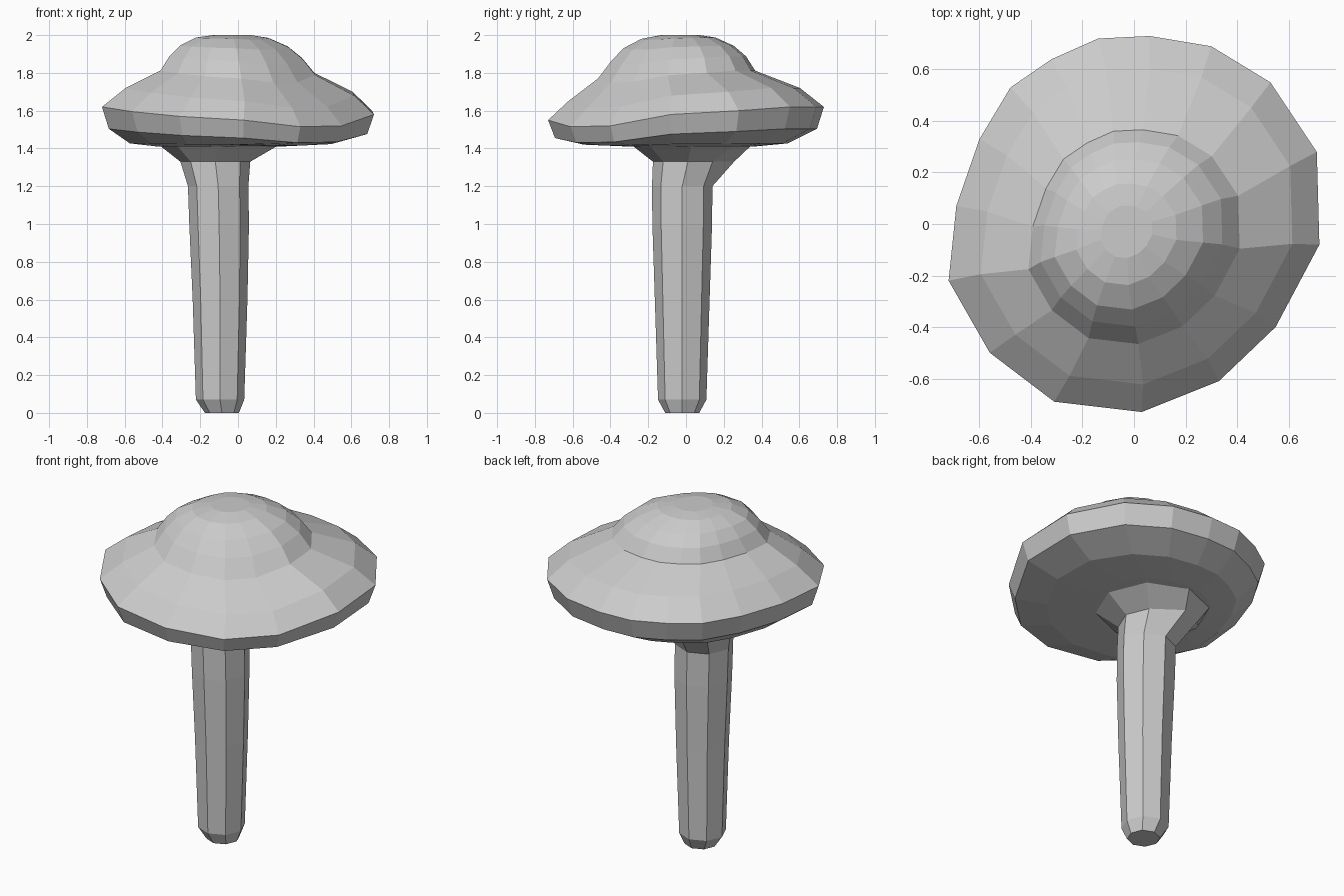
import bpy, bmesh
from math import cos, sin, tau

if "Cube" in bpy.data.objects:
    bpy.data.objects.remove(bpy.data.objects["Cube"])

grey = bpy.data.materials.new("plain grey")
grey.use_nodes = True
colour = (0.6, 0.6, 0.6, 1)
grey.diffuse_color = colour
grey.node_tree.nodes["Principled BSDF"].inputs["Base Color"].default_value = colour


def loft(name, rings):
    """Join equal-length rings of points with quads and close both ends."""
    bm = bmesh.new()
    loops = [[bm.verts.new(point) for point in ring] for ring in rings]
    for low, high in zip(loops, loops[1:]):
        for i in range(len(low)):
            j = (i + 1) % len(low)
            bm.faces.new((low[i], low[j], high[j], high[i]))
    bm.faces.new(loops[0][::-1])
    bm.faces.new(loops[-1])
    bmesh.ops.recalc_face_normals(bm, faces=bm.faces)
    mesh = bpy.data.meshes.new(name)
    bm.to_mesh(mesh)
    bm.free()
    mesh.materials.append(grey)
    part = bpy.data.objects.new(name, mesh)
    bpy.context.collection.objects.link(part)
    return part


# Uneven, slightly tilted rim of the cap, anticlockwise from the left side
rim = [(.71, .28, 1.6), (.53, .55, 1.62), (.3, .69, 1.62), (.06, .73, 1.62),
       (-.14, .72, 1.62), (-.32, .64, 1.62), (-.48, .53, 1.62), (-.6, .33, 1.62),
       (-.69, .07, 1.62), (-.72, -.22, 1.62), (-.56, -.5, 1.595), (-.31, -.69, 1.57),
       (.03, -.73, 1.55), (.33, -.61, 1.515), (.55, -.4, 1.52), (.72, -.08, 1.58)]


def cap_ring(scale, cx, cy, height, tilt):
    """Scaled copy of the rim, keeping part of its tilt."""
    return [(x * scale + cx, y * scale + cy, height + tilt * (z - 1.6))
            for x, y, z in rim]


# Cap: underside, rim band, brim and central dome
cap = loft("mushroom_cap", [
    cap_ring(.45, -.1, .03, 1.41, 0),
    cap_ring(.74, -.04, 0, 1.425, .1),
    cap_ring(.95, 0, 0, 1.49, .7),
    cap_ring(1, 0, 0, 1.6, 1),
    cap_ring(.84, .01, -.01, 1.7, 1),
    cap_ring(.57, 0, -.05, 1.8, .6),
    cap_ring(.49, -.01, -.04, 1.88, .4),
    cap_ring(.4, -.02, -.04, 1.94, .2),
    cap_ring(.27, -.03, -.04, 1.985, .1),
    cap_ring(.14, -.03, -.03, 2, 0),
])


def stem_ring(cx, cy, radius, height):
    return [(cx + radius * cos(tau * i / 8), cy + radius * sin(tau * i / 8), height)
            for i in range(8)]


# Stem: eight sides, rounded foot, flared where it meets the cap
stem = loft("mushroom_stem", [
    stem_ring(-.085, -.02, .09, 0),
    stem_ring(-.095, -.02, .128, .07),
    stem_ring(-.095, -.02, .145, .6),
    stem_ring(-.1, -.02, .158, 1),
    stem_ring(-.105, -.02, .16, 1.2),
    stem_ring(-.12, .01, .185, 1.33),
    stem_ring(-.1, .03, .32, 1.42),
])
# Pull the flare outward at the back right, where the cap overhangs the stem
for vert in stem.data.vertices:
    if 1.3 < vert.co.z < 1.36 and vert.co.x < -.1 and vert.co.y > .1:
        vert.co.x -= .03
        vert.co.y += .06
